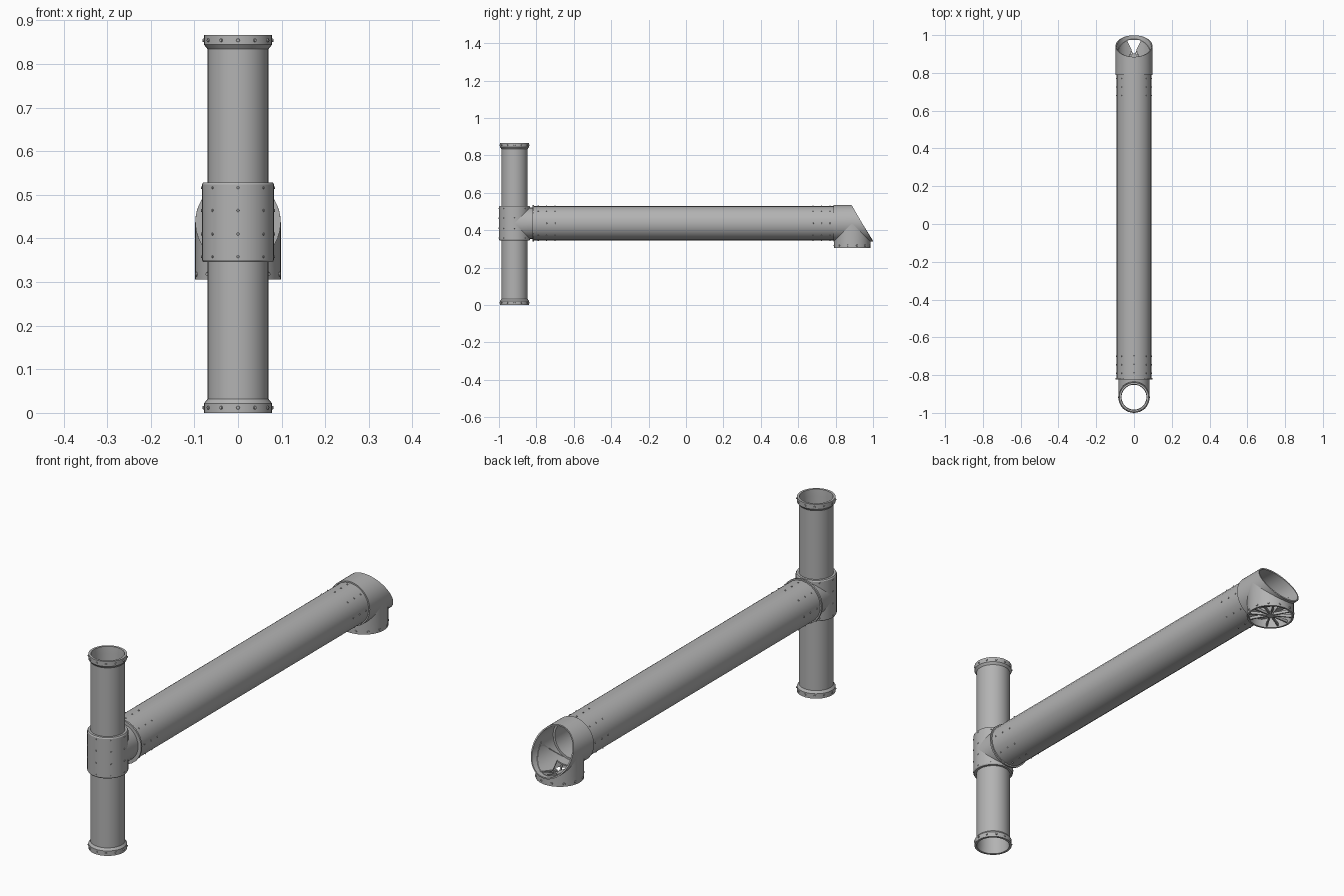
import bpy, bmesh
from math import sin, cos, pi, radians
from mathutils import Vector, Matrix

old = bpy.data.objects.get("Cube")
if old:
    bpy.data.objects.remove(old, do_unlink=True)

metal = bpy.data.materials.new("grey metal")
metal.use_nodes = True
GREY = (0.45, 0.45, 0.45, 1)
metal.diffuse_color = GREY
metal.node_tree.nodes["Principled BSDF"].inputs["Base Color"].default_value = GREY

PIPE_Y = -0.917    # upright pipe axis
MID_Z = 0.437      # long tube axis
PORT_Y = 0.888     # elbow port axis
parts = []


def finish(name, bm):
    bmesh.ops.recalc_face_normals(bm, faces=bm.faces)
    mesh = bpy.data.meshes.new(name)
    bm.to_mesh(mesh)
    bm.free()
    mesh.materials.append(metal)
    ob = bpy.data.objects.new(name, mesh)
    bpy.context.collection.objects.link(ob)
    parts.append(ob)
    return ob


def around(axis, r, t, a):
    """Point at angle a and distance t along the upright or the long axis."""
    if axis == "Z":
        return Vector((r * cos(a), r * sin(a), t))
    return Vector((r * cos(a), t, r * sin(a)))


def loft(name, axis, profile, centre, sides=32, closed=True):
    """Sweep (radius, position) pairs; a position may depend on the angle."""
    bm = bmesh.new()
    rings = []
    for r, t in profile:
        ring = []
        for i in range(sides):
            a = 2 * pi * i / sides
            pos = t(a) if callable(t) else t
            ring.append(bm.verts.new(Vector(centre) + around(axis, r, pos, a)))
        rings.append(ring)
    pairs = list(zip(rings, rings[1:]))
    if closed:
        pairs.append((rings[-1], rings[0]))
    for lower, upper in pairs:
        for i in range(sides):
            j = (i + 1) % sides
            bm.faces.new((lower[i], lower[j], upper[j], upper[i]))
    return finish(name, bm)


def studs(name, axis, centre, r, angles, positions, size, skip=None):
    """Small round heads standing out from a cylinder."""
    bm = bmesh.new()
    for deg in angles:
        for t in positions:
            if skip and skip(deg, t):
                continue
            a = radians(deg)
            out = around(axis, 1, 0, a)
            place = Matrix.Translation(Vector(centre) + around(axis, r, t, a))
            turn = out.to_track_quat("Z", "Y").to_matrix().to_4x4()
            bmesh.ops.create_cone(bm, cap_ends=True, segments=8, radius1=size,
                                  radius2=size * 0.7, depth=0.006, matrix=place @ turn)
    return finish(name, bm)


# Upright pipe with a flared collar at each end
TOP = 0.866
loft("upright_pipe", "Z", [
    (0.078, 0), (0.078, 0.022), (0.07, 0.032),
    (0.07, TOP - 0.032), (0.078, TOP - 0.022), (0.078, TOP),
    (0.068, TOP), (0.066, TOP - 0.03), (0.066, 0.03), (0.068, 0)], (0, PIPE_Y, 0))
studs("pipe_collar_bolts", "Z", (0, PIPE_Y, 0), 0.078,
      range(0, 360, 30), (0.012, TOP - 0.012), 0.005)

# Riveted sleeve round the middle of the pipe
H = 0.091
loft("sleeve", "Z", [(0.07, -H), (0.08, -H), (0.083, 0.005 - H),
                     (0.083, H - 0.005), (0.08, H), (0.07, H)], (0, PIPE_Y, MID_Z))
studs("sleeve_rivets", "Z", (0, PIPE_Y, MID_Z), 0.082, range(0, 360, 45),
      (-0.079, -0.027, 0.027, 0.079), 0.004,
      lambda deg, t: deg == 90 or (deg in (45, 135) and abs(t) < 0.06))

# Branch from the sleeve, its end shaped to the sleeve's curve
loft("branch", "Y", [(0.083, lambda a: abs(0.083 * sin(a))), (0.083, 0.1)],
     (0, PIPE_Y, MID_Z), closed=False)
loft("branch_flange", "Y", [(0.075, -0.822), (0.098, -0.822),
                            (0.098, -0.814), (0.075, -0.814)], (0, 0, MID_Z))

# Long tube with three rows of rivets at each end
loft("long_tube", "Y", [(0.092, -0.816), (0.092, 0.805),
                        (0.083, 0.805), (0.083, -0.816)], (0, 0, MID_Z), 24)
studs("tube_rivets", "Y", (0, 0, MID_Z), 0.0915, range(0, 360, 45),
      (-0.79, -0.745, -0.70, 0.68, 0.725, 0.77), 0.004)


# Elbow hood with a slanting mouth
def mouth(a):
    return 0.942 - 0.057 * sin(a)


hood = loft("elbow_hood", "Y", [(0.098, 0.788), (0.098, mouth),
                                (0.092, mouth), (0.092, 0.788)], (0, 0, MID_Z), 48)

# Opening in the hood floor
bm = bmesh.new()
half = [(0.038, 0.975), (0.012, 0.92), (0.04, 0.85)]
outline = half + [(-x, y) for x, y in reversed(half)]
face = bm.faces.new([bm.verts.new((x, y, 0.31)) for x, y in outline])
up = bmesh.ops.extrude_face_region(bm, geom=[face])["geom"]
bmesh.ops.translate(bm, vec=(0, 0, 0.06),
                    verts=[v for v in up if isinstance(v, bmesh.types.BMVert)])
cutter = finish("floor_opening_cutter", bm)
parts.remove(cutter)
cutter.hide_render = True
cutter.hide_viewport = True
cut = hood.modifiers.new("floor opening", "BOOLEAN")
cut.operation = "DIFFERENCE"
cut.object = cutter
cut.solver = "EXACT"

# Downward port below the hood
BASE = 0.306
loft("elbow_port", "Z", [
    (0.098, lambda a: MID_Z - abs(0.098 * sin(a))), (0.098, BASE),
    (0.09, BASE), (0.09, lambda a: MID_Z - abs(0.09 * sin(a)))],
    (0, PORT_Y, 0), 48)
studs("port_bolts", "Z", (0, PORT_Y, 0), 0.098,
      range(15, 360, 30), (BASE + 0.012,), 0.006)

# Spoked grille in the port
bm = bmesh.new()
for deg in range(0, 360, 30):
    if deg % 180 == 90:
        continue
    spin = Matrix.Translation((0, PORT_Y, 0.318)) @ Matrix.Rotation(radians(deg), 4, "Z")
    bmesh.ops.create_cube(bm, size=1, matrix=spin @ Matrix.Translation((0.05, 0, 0))
                          @ Matrix.Diagonal((0.085, 0.006, 0.012, 1)))
bmesh.ops.create_cone(bm, cap_ends=True, segments=16, radius1=0.016, radius2=0.016,
                      depth=0.014, matrix=Matrix.Translation((0, PORT_Y, 0.318)))
finish("port_grille", bm)

# Smooth round surfaces, crisp rims
bpy.ops.object.select_all(action="DESELECT")
for ob in parts:
    ob.select_set(True)
bpy.context.view_layer.objects.active = parts[0]
bpy.ops.object.shade_smooth_by_angle(angle=radians(30))
